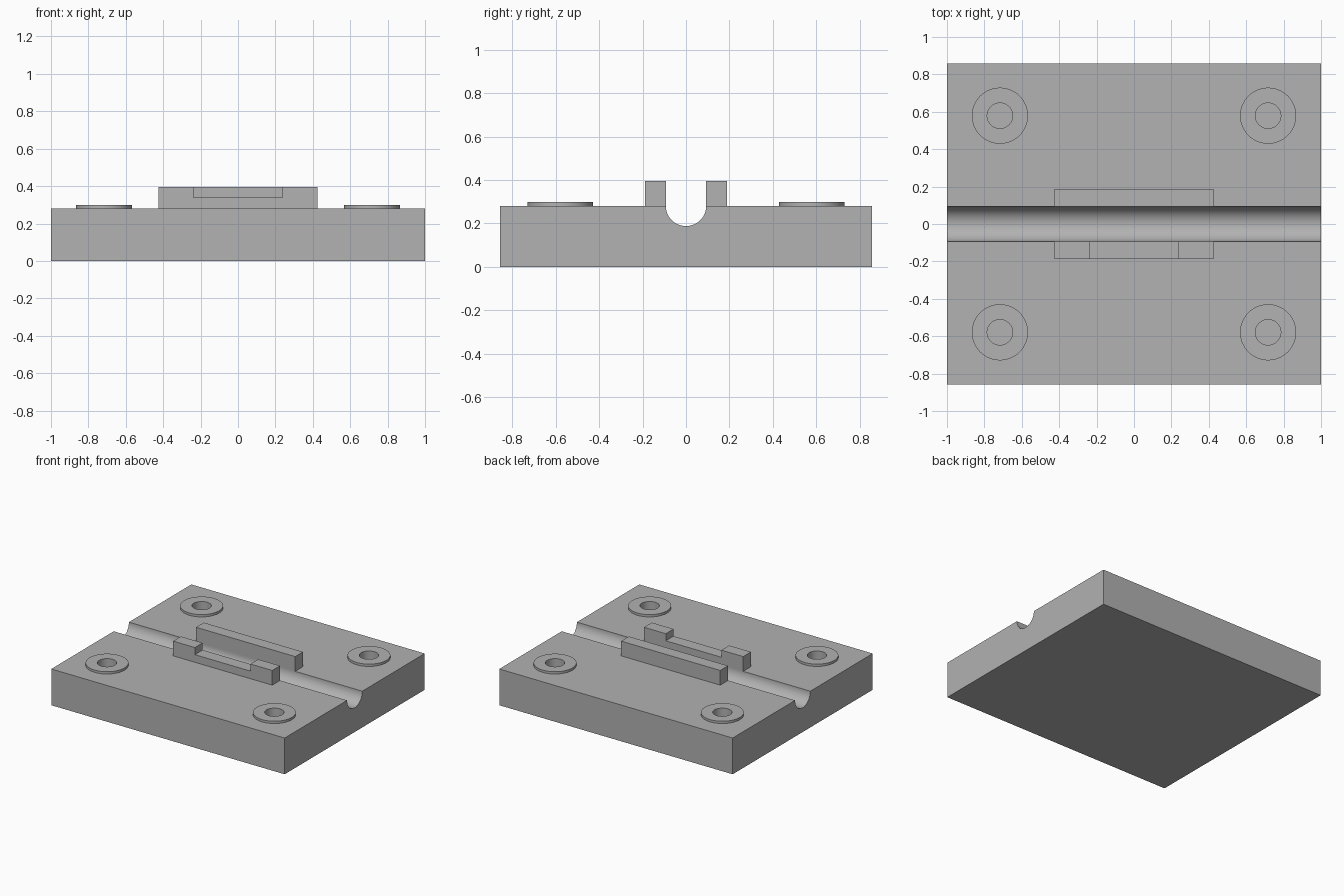
import bpy
import math
from mathutils import Vector

cube = bpy.data.objects.get("Cube")
if cube:
    bpy.data.objects.remove(cube)

grey = bpy.data.materials.new("grey plastic")
grey.use_nodes = True
COLOUR = (0.445, 0.445, 0.445, 1)
grey.diffuse_color = COLOUR
grey.node_tree.nodes["Principled BSDF"].inputs["Base Color"].default_value = COLOUR

LENGTH, DEPTH = 1.0, 0.857          # half sizes of the plate
TOP, WALL_TOP, NOTCH, BOSS_TOP = 0.281, 0.395, 0.34, 0.299
GROOVE, WALL_OUT = 0.093, 0.188
SINK = 0.01
HOLE_FLOOR = 0.1


def finish(ob):
    """Give the part its colour and keep its hard edges sharp."""
    ob.data.materials.clear()
    ob.data.materials.append(grey)
    bpy.ops.object.select_all(action="DESELECT")
    ob.select_set(True)
    bpy.context.view_layer.objects.active = ob
    bpy.ops.object.shade_smooth_by_angle(angle=math.radians(30))


def prism(name, profile, place, lo, hi):
    """Extrude a closed profile between lo and hi; place maps (u, v, w) to xyz."""
    n = len(profile)
    verts = [place(u, v, w) for w in (lo, hi) for u, v in profile]
    faces = [tuple(range(n)), tuple(reversed(range(n, 2 * n)))]
    faces += [(i, i + n, (i + 1) % n + n, (i + 1) % n) for i in range(n)]
    mesh = bpy.data.meshes.new(name)
    mesh.from_pydata(verts, [], faces)
    # Turn the shell outward if its signed volume is negative
    mesh.calc_loop_triangles()
    volume = 0
    for tri in mesh.loop_triangles:
        a, b, c = (Vector(mesh.vertices[i].co) for i in tri.vertices)
        volume += a.dot(b.cross(c))
    if volume < 0:
        mesh.flip_normals()
    ob = bpy.data.objects.new(name, mesh)
    bpy.context.collection.objects.link(ob)
    return ob


def cylinder(name, x, y, radius, lo, hi):
    bpy.ops.mesh.primitive_cylinder_add(
        vertices=64, radius=radius, depth=hi - lo, location=(x, y, (lo + hi) / 2))
    ob = bpy.context.object
    ob.name = name
    return ob


def drill(ob, cutter):
    mod = ob.modifiers.new("hole", "BOOLEAN")
    mod.operation, mod.solver, mod.object = "DIFFERENCE", "EXACT", cutter
    bpy.context.view_layer.objects.active = ob
    bpy.ops.object.modifier_apply(modifier=mod.name)


def along_x(u, v, w):
    return (w, u, v)


def along_y(u, v, w):
    return (u, w, v)


# Base plate with a half-round groove along its length
STEPS = 32
arc = [(GROOVE * math.cos(math.pi * i / STEPS),
        TOP - GROOVE * math.sin(math.pi * i / STEPS)) for i in range(STEPS + 1)]
outline = [(-DEPTH, 0), (DEPTH, 0), (DEPTH, TOP)] + arc + [(-DEPTH, TOP)]
plate = prism("base_plate", outline, along_x, -LENGTH, LENGTH)

# Guide walls beside the groove: plain at the back, notched at the front
W, N, FOOT = 0.425, 0.238, TOP - SINK
plain = [(-W, FOOT), (W, FOOT), (W, WALL_TOP), (-W, WALL_TOP)]
notched = plain[:3] + [(N, WALL_TOP), (N, NOTCH), (-N, NOTCH), (-N, WALL_TOP)] + plain[3:]
finish(prism("back_wall", plain, along_y, GROOVE, WALL_OUT))
finish(prism("front_wall", notched, along_y, -WALL_OUT, -GROOVE))

# Raised round bosses with blind screw holes
for side, x in (("left", 0.717), ("right", -0.717)):
    for end, y in (("front", -0.579), ("back", 0.579)):
        boss = cylinder(f"{end}_{side}_boss", x, y, 0.15, FOOT, BOSS_TOP)
        cutter = cylinder("hole_cutter", x, y, 0.068, HOLE_FLOOR, 0.5)
        cutter.hide_render = True
        drill(boss, cutter)
        drill(plate, cutter)
        bpy.data.objects.remove(cutter)
        finish(boss)

finish(plate)
